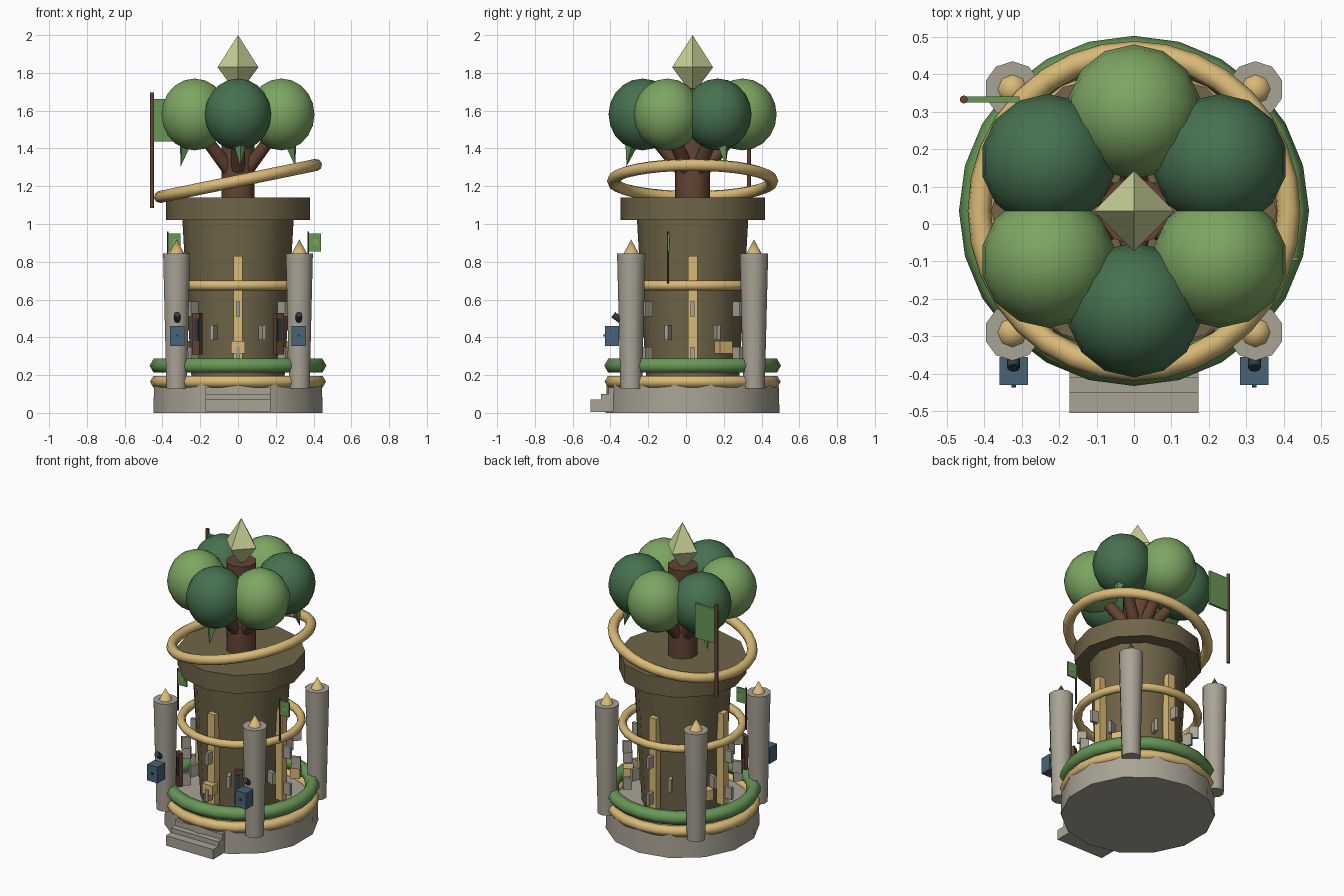
import bpy, bmesh, math
from mathutils import Matrix, Vector

if "Cube" in bpy.data.objects:
    bpy.data.objects.remove(bpy.data.objects["Cube"])

CY = 0.035  # tower axis sits slightly behind the origin


def colour(name, r, g, b):
    m = bpy.data.materials.new(name)
    m.diffuse_color = [(c / 255) ** 2.2 for c in (r, g, b)] + [1]
    m.use_nodes = True
    m.node_tree.nodes["Principled BSDF"].inputs["Base Color"].default_value = m.diffuse_color
    return m


STONE = colour("stone", 168, 162, 148)
TOWER = colour("tower_brown", 112, 101, 74)
TAN = colour("tan_wood", 216, 184, 118)
BARK = colour("bark", 100, 70, 54)
LIGHT = colour("light_leaf", 124, 164, 98)
DARK = colour("dark_leaf", 72, 112, 80)
MOSS = colour("moss", 104, 150, 88)
BLUE = colour("slate_blue", 74, 100, 118)
NAVY = colour("dark_slate", 52, 62, 72)
CRYSTAL = colour("crystal", 200, 208, 148)


def finish(name, bm, mat, smooth=True):
    bmesh.ops.recalc_face_normals(bm, faces=bm.faces)
    me = bpy.data.meshes.new(name)
    bm.to_mesh(me)
    bm.free()
    me.materials.append(mat)
    if smooth:
        me.polygons.foreach_set("use_smooth", [True] * len(me.polygons))
        me.set_sharp_from_angle(angle=math.radians(46))
    ob = bpy.data.objects.new(name, me)
    bpy.context.collection.objects.link(ob)
    return ob


def rod(name, p0, p1, r0, r1, n, mat, smooth=True):
    """Tapered cylinder or cone between two points."""
    p0, p1 = Vector(p0), Vector(p1)
    d = p1 - p0
    rot = Matrix() if d.normalized().z > 0.999 else d.to_track_quat('Z', 'Y').to_matrix().to_4x4()
    bm = bmesh.new()
    bmesh.ops.create_cone(bm, cap_ends=True, segments=n, radius1=r0, radius2=r1, depth=d.length,
                          matrix=Matrix.Translation((p0 + p1) / 2) @ rot)
    return finish(name, bm, mat, smooth)


def box(name, c, size, mat, turn=0):
    bm = bmesh.new()
    bmesh.ops.create_cube(bm, size=1, matrix=Matrix.Translation(c) @ Matrix.Rotation(turn, 4, 'Z')
                          @ Matrix.Diagonal((*size, 1)))
    return finish(name, bm, mat, False)


def ring(name, z, major, minor, mat, n=24, k=8, tilt=0):
    bm = bmesh.new()
    rows = []
    for i in range(n):
        a = math.tau * i / n
        rows.append([])
        for j in range(k):
            b = math.tau * j / k
            q = major + minor * math.cos(b)
            rows[-1].append(bm.verts.new((q * math.cos(a), q * math.sin(a), minor * math.sin(b))))
    for i in range(n):
        for j in range(k):
            s, t = rows[i], rows[(i + 1) % n]
            bm.faces.new((s[j], t[j], t[(j + 1) % k], s[(j + 1) % k]))
    bm.transform(Matrix.Translation((0, CY, z)) @ Matrix.Rotation(-tilt, 4, 'Y'))
    ob = finish(name, bm, mat)
    if k == 6:
        ob.data.set_sharp_from_angle(angle=math.radians(65))
    return ob


def polar(deg, r, z):
    a = math.radians(deg)
    return (r * math.cos(a), CY + r * math.sin(a), z)


# Base, steps and deck rings
rod("base", (0, CY, 0), (0, CY, 0.17), 0.46, 0.455, 14, STONE)
for i, (y, z0, z1) in enumerate([(-0.505, 0.005, 0.07), (-0.45, 0.05, 0.10), (-0.41, 0.08, 0.135)]):
    box(f"step_{i}", (0, (y - 0.34) / 2, (z0 + z1) / 2), (0.345, -0.34 - y, z1 - z0), STONE)
ring("base_trim_ring", 0.165, 0.432, 0.034, TAN, k=6)
ring("hedge_ring", 0.25, 0.425, 0.043, MOSS, k=6)

# Tower body, cap and rings
rod("tower", (0, CY, 0.16), (0, CY, 1.03), 0.245, 0.295, 12, TOWER)
rod("tower_cap", (0, CY, 1.02), (0, CY, 1.14), 0.382, 0.382, 12, TOWER)
ring("tower_ring", 0.675, 0.36, 0.026, TAN)
ring("tilted_ring", 1.228, 0.422, 0.032, TAN, n=32, tilt=math.radians(11.6))

# Planks, stones and crates around the tower
for k in range(4):
    box(f"plank_{k}", polar(90 * k, 0.29, 0.53), (0.05, 0.05, 0.60), TAN, math.radians(90 * k))
for k in range(8):
    for row, (z, off) in enumerate([(0.31, 0), (0.425, 22.5), (0.55, 0)]):
        deg = 45 * k + off
        box(f"wall_stone_{row}_{k}", polar(deg, 0.335, z), (0.055, 0.02, 0.078), STONE, math.radians(deg))
for deg in (-90, 30, 150):
    box("crate", polar(deg, 0.325, 0.348), (0.06, 0.075, 0.066), TAN, math.radians(deg))

# Corner pillars with finials
for sx in (-1, 1):
    for sy in (-1, 1):
        x, y = sx * 0.325, CY + sy * 0.325
        rod("pillar", (x, y, 0.13), (x, y, 0.845), 0.057, 0.075, 10, STONE)
        rod("pillar_finial", (x, y, 0.84), (x, y, 0.918), 0.042, 0, 8, TAN)

    # Front lanterns and hanging panels
    x = sx * 0.322
    box("lantern", (x, -0.393, 0.408), (0.076, 0.074, 0.106), BLUE)
    box("lantern_knob", (x, -0.432, 0.41), (0.012, 0.01, 0.012), NAVY)
    rod("lantern_hook", (x, -0.385, 0.52), (x, -0.345, 0.49), 0.017, 0.017, 8, NAVY)
    a = math.atan2(-0.335, sx * 0.215)
    box("door_frame", (sx * 0.217, -0.30, 0.42), (0.025, 0.05, 0.22), BARK, a)
    box("door_panel", (sx * 0.213, -0.302, 0.44), (0.034, 0.026, 0.12), NAVY, a)

    # Small flags
    x = sx * 0.372
    rod("small_pole", (x, -0.095, 0.685), (x, -0.095, 0.96), 0.006, 0.006, 6, BARK)
    box("small_flag", (x + 0.034, -0.093, 0.903), (0.066, 0.01, 0.095), MOSS)
    box("small_flag_patch", (x + 0.038, -0.093, 0.905), (0.024, 0.014, 0.03), LIGHT)

# Large banner at the back left
rod("banner_pole", (-0.455, 0.333, 1.085), (-0.455, 0.333, 1.695), 0.011, 0.011, 8, BARK)
box("banner", (-0.378, 0.333, 1.55), (0.145, 0.015, 0.225), MOSS)

# Tree: trunk, branches, crown balls, hanging leaves
rod("trunk", (0, CY, 1.13), (0, CY, 1.72), 0.092, 0.092, 10, BARK)
for k in range(6):
    deg = 30 + 60 * k
    rod(f"branch_{k}", polar(deg, 0.04, 1.27), polar(deg, 0.24, 1.50), 0.04, 0.032, 8, BARK)
    bm = bmesh.new()
    bmesh.ops.create_uvsphere(bm, u_segments=14, v_segments=10, radius=1,
                              matrix=Matrix.Translation(polar(deg, 0.265, 1.58))
                              @ Matrix.Diagonal((0.18, 0.18, 0.19, 1)))
    finish(f"crown_ball_{k}", bm, LIGHT if k % 2 else DARK)
for deg in (-88, 30, 150):
    rod("hanging_leaf", polar(deg, 0.31, 1.48), polar(deg, 0.35, 1.305), 0.05, 0, 4, MOSS, False)

# Crystal spire
rod("crystal_top", (0, CY, 1.83), (0, CY, 2.0), 0.108, 0, 4, CRYSTAL, False)
rod("crystal_bottom", (0, CY, 1.71), (0, CY, 1.83), 0.02, 0.108, 4, CRYSTAL, False)
